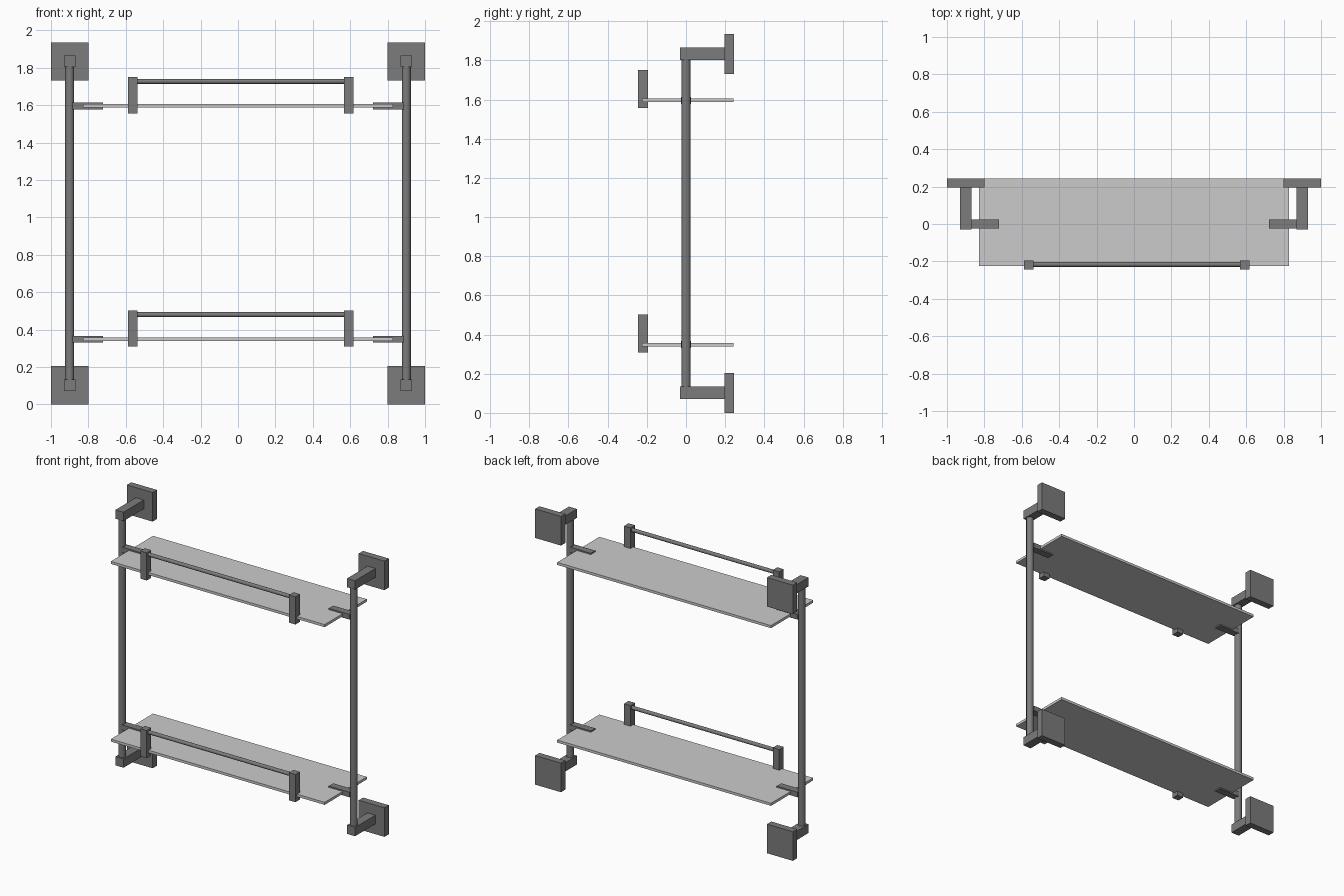
import bpy, math
from mathutils import Vector

if "Cube" in bpy.data.objects:
    bpy.data.objects.remove(bpy.data.objects["Cube"])


def material(name, v):
    m = bpy.data.materials.new(name)
    m.diffuse_color = (v, v, v, 1)
    m.use_nodes = True
    m.node_tree.nodes["Principled BSDF"].inputs["Base Color"].default_value = m.diffuse_color
    return m


METAL = material("dark_metal", 0.2)
GLASS = material("frosted_glass", 0.6)


def box(name, x, y, z, mat=METAL):
    """Box from (min, max) ranges on each axis."""
    lo, hi = Vector((min(x), min(y), min(z))), Vector((max(x), max(y), max(z)))
    bpy.ops.mesh.primitive_cube_add(size=1, location=(lo + hi) / 2)
    o = bpy.context.object
    o.name = name
    o.scale = hi - lo
    bpy.ops.object.transform_apply(location=False, rotation=False, scale=True)
    o.data.materials.append(mat)
    return o


def rod(name, a, b, r):
    """Smooth round rod between two points."""
    a, b = Vector(a), Vector(b)
    bpy.ops.mesh.primitive_cylinder_add(vertices=32, radius=r, depth=(b - a).length,
                                        location=(a + b) / 2)
    o = bpy.context.object
    o.name = name
    o.rotation_euler = (b - a).to_track_quat('Z', 'Y').to_euler()
    o.data.materials.append(METAL)
    bpy.ops.object.shade_smooth_by_angle(angle=math.radians(40))
    return o


LEVELS = (("lower", 0.349), ("upper", 1.596))

# Side frames: wall plates, arms, uprights and shelf brackets
for side, s in (("left", -1), ("right", 1)):
    for end, zc in (("bottom", 0.103), ("top", 1.834)):
        box(f"{side}_{end}_wall_plate", (s * 0.8, s * 1.0), (0.196, 0.244),
            (zc - 0.103, zc + 0.101))
        box(f"{side}_{end}_arm", (s * 0.868, s * 0.93), (-0.03, 0.198),
            (zc - 0.031, zc + 0.031))
    rod(f"{side}_upright", (s * 0.9, 0, 0.12), (s * 0.9, 0, 1.82), 0.024)
    for level, z in LEVELS:
        box(f"{side}_{level}_shelf_bracket", (s * 0.885, s * 0.722), (-0.025, 0.025),
            (z - 0.018, z + 0.018))

# Glass shelves, each with a guard rail on two small posts
for level, z in LEVELS:
    box(f"{level}_glass_shelf", (-0.83, 0.83), (-0.225, 0.243), (z - 0.009, z + 0.009), GLASS)
    for side, x in (("left", -0.563), ("right", 0.592)):
        box(f"{level}_{side}_rail_post", (x - 0.025, x + 0.025), (-0.244, -0.194),
            (z - 0.04, z + 0.154))
    rod(f"{level}_guard_rail", (-0.56, -0.216, z + 0.131), (0.59, -0.216, z + 0.131), 0.013)
